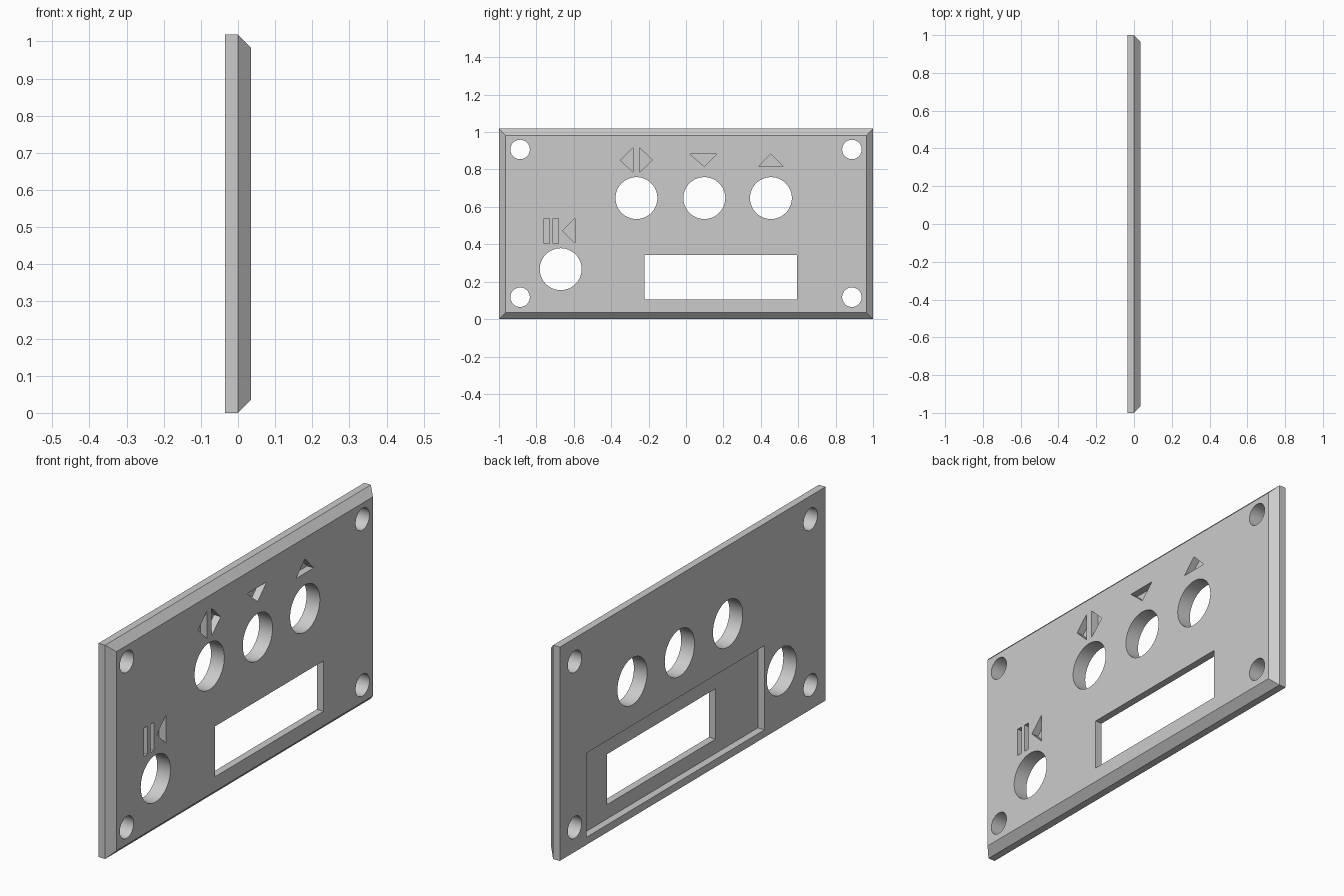
import bpy, bmesh
from math import cos, sin, pi

cube = bpy.data.objects.get("Cube")
if cube:
    bpy.data.objects.remove(cube, do_unlink=True)

HALF = 0.035          # half the panel thickness, also the chamfer size
HEIGHT = 1.018

grey = bpy.data.materials.new("grey_plastic")
grey.use_nodes = True
grey.diffuse_color = (0.6, 0.6, 0.6, 1)
grey.node_tree.nodes["Principled BSDF"].inputs["Base Color"].default_value = (0.6, 0.6, 0.6, 1)


def rect(y0, y1, z0, z1):
    return [(y0, z0), (y1, z0), (y1, z1), (y0, z1)]


def circle(y, z, r, n=64):
    return [(y + r * cos(2 * pi * i / n), z + r * sin(2 * pi * i / n)) for i in range(n)]


def loft(bm, sections):
    """Closed solid through matching (x, outline) sections."""
    rings = [[bm.verts.new((x, y, z)) for y, z in pts] for x, pts in sections]
    for a, b in zip(rings, rings[1:]):
        for i in range(len(a)):
            j = (i + 1) % len(a)
            bm.faces.new((a[i], a[j], b[j], b[i]))
    bm.faces.new(rings[0])
    bm.faces.new(rings[-1])


def make(name, solids):
    bm = bmesh.new()
    for sections in solids:
        loft(bm, sections)
    bmesh.ops.recalc_face_normals(bm, faces=bm.faces)
    mesh = bpy.data.meshes.new(name)
    bm.to_mesh(mesh)
    bm.free()
    mesh.materials.append(grey)
    obj = bpy.data.objects.new(name, mesh)
    bpy.context.collection.objects.link(obj)
    return obj


# Plate with a chamfered outer face
outline = rect(-1, 1, 0, HEIGHT)
inner = rect(-1 + HALF, 1 - HALF, HALF, HEIGHT - HALF)
panel = make("front_panel", [[(-HALF, outline), (0, outline), (HALF, inner)]])

# Through openings: button holes, screw holes, display window
openings = [circle(y, 0.647, 0.112) for y in (-0.265, 0.098, 0.454)]
openings.append(circle(-0.67, 0.267, 0.112))
openings += [circle(y, z, 0.052) for y in (-0.887, 0.887) for z in (0.117, 0.907)]
openings.append(rect(-0.222, 0.593, 0.104, 0.344))

# Engraved button symbols
symbols = [
    [(-0.35, 0.85), (-0.283, 0.784), (-0.283, 0.917)],
    [(-0.18, 0.85), (-0.249, 0.917), (-0.249, 0.784)],
    [(0.02, 0.883), (0.098, 0.816), (0.165, 0.883)],
    [(0.387, 0.815), (0.52, 0.815), (0.454, 0.883)],
    [(-0.66, 0.472), (-0.593, 0.405), (-0.593, 0.539)],
    rect(-0.758, -0.731, 0.405, 0.539),
    rect(-0.71, -0.683, 0.405, 0.539),
]


def prisms(shapes, x0, x1):
    return [[(x0, s), (x1, s)] for s in shapes]


# Rear recess for the display board
cutters = [
    make("display_recess_cutter", prisms([rect(-0.54, 0.80, 0.036, 0.437)], -0.1, 0)),
    make("opening_cutter", prisms(openings, -0.2, 0.2)),
    make("symbol_cutter", prisms(symbols, 0.0, 0.1)),
]
bpy.context.view_layer.objects.active = panel
panel.select_set(True)
for cutter in cutters:
    cutter.hide_render = True
    mod = panel.modifiers.new(cutter.name, "BOOLEAN")
    mod.operation = "DIFFERENCE"
    mod.solver = "EXACT"
    mod.object = cutter
    bpy.ops.object.modifier_apply(modifier=mod.name)
    bpy.data.objects.remove(cutter, do_unlink=True)

bpy.ops.object.shade_smooth_by_angle(angle=pi / 6)
